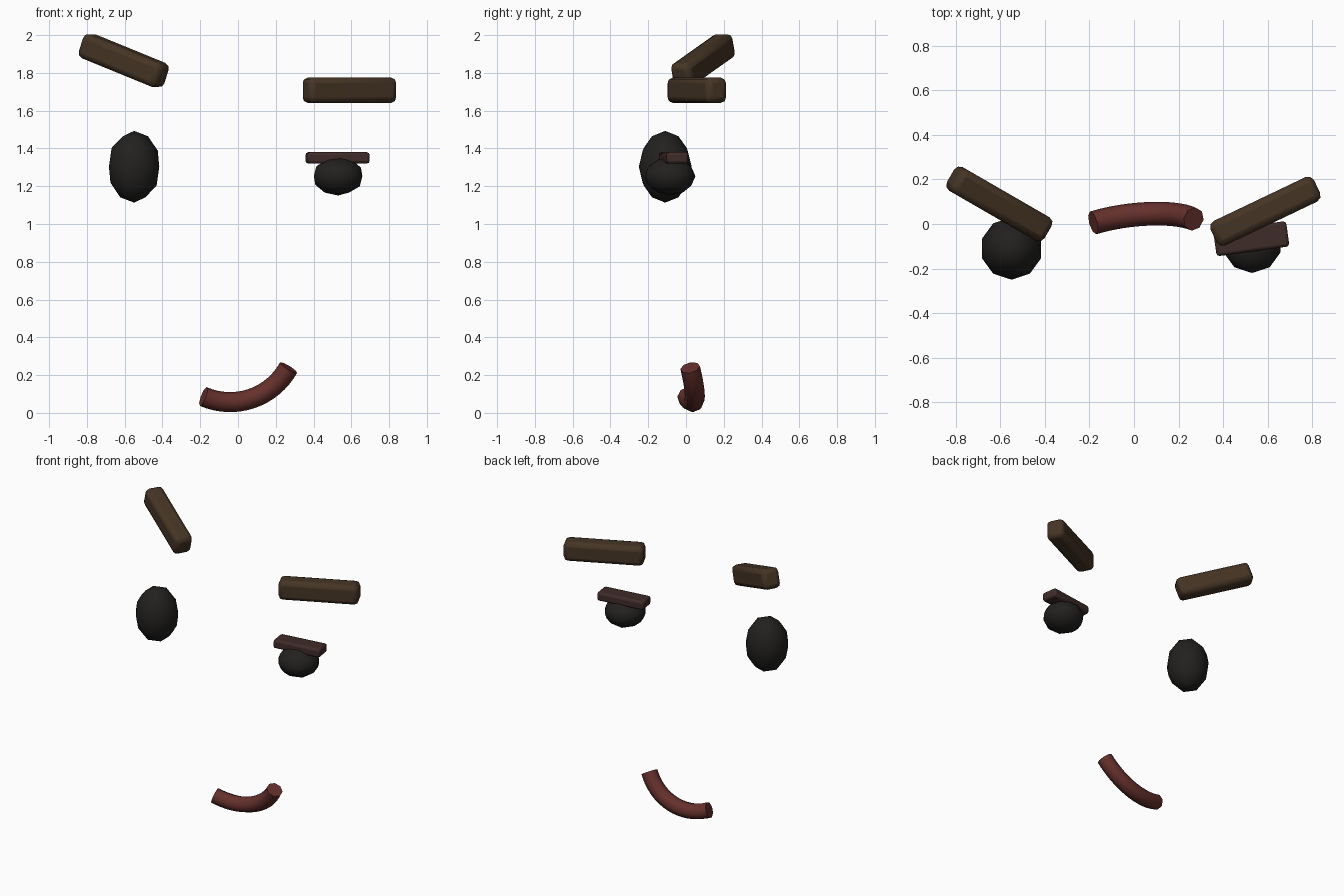
import bpy
from math import radians, sin, cos

if "Cube" in bpy.data.objects:
    bpy.data.objects.remove(bpy.data.objects["Cube"])


def material(name, rgb):
    m = bpy.data.materials.new(name)
    m.diffuse_color = (*rgb, 1)
    m.use_nodes = True
    m.node_tree.nodes["Principled BSDF"].inputs["Base Color"].default_value = m.diffuse_color
    return m


BROW = material("brow_brown", (0.06, 0.035, 0.018))
EYE = material("eye_black", (0.016, 0.015, 0.014))
LID = material("lid_brown", (0.05, 0.025, 0.022))
LIP = material("mouth_red", (0.13, 0.03, 0.025))


def finish(obj, name, mat):
    obj.name = name
    obj.data.materials.append(mat)
    return obj


def soft_box(name, loc, size, rot, bevel, mat):
    bpy.ops.mesh.primitive_cube_add(size=1, location=loc,
                                    rotation=[radians(a) for a in rot])
    o = finish(bpy.context.object, name, mat)
    o.scale = size
    bpy.ops.object.transform_apply(location=False, rotation=False, scale=True)
    b = o.modifiers.new("bevel", 'BEVEL')
    b.width, b.segments = bevel, 2
    bpy.ops.object.shade_smooth_by_angle(angle=radians(40))


def eye(name, loc, radii):
    bpy.ops.mesh.primitive_ico_sphere_add(subdivisions=2, radius=1, location=loc)
    o = finish(bpy.context.object, name, EYE)
    o.scale = radii
    bpy.ops.object.shade_smooth()


# Eyebrows: one slanted, one level
soft_box("left_brow", (-0.605, 0.09, 1.865), (0.51, 0.122, 0.135), (0, 19.5, -30), 0.03, BROW)
soft_box("right_brow", (0.59, 0.057, 1.708), (0.515, 0.122, 0.135), (0, 0, 25.5), 0.03, BROW)

# Eyes: one wide open, one squinting under a lid
eye("left_eye", (-0.55, -0.11, 1.303), (0.14, 0.14, 0.19))
eye("right_eye", (0.53, -0.085, 1.253), (0.135, 0.135, 0.102))
soft_box("right_eyelid", (0.527, -0.066, 1.35), (0.33, 0.115, 0.06), (0, 0, 7.8), 0.014, LID)

# Crooked smile: tube swept along an arc that bows backwards
curve = bpy.data.curves.new("mouth", 'CURVE')
curve.dimensions = '3D'
curve.bevel_depth, curve.bevel_resolution = 0.053, 2
curve.use_fill_caps = True
N = 16
spline = curve.splines.new('POLY')
spline.points.add(N)
for i, p in enumerate(spline.points):
    t = i / N
    a = radians(-23.5 + 84.5 * t)
    y = 0.005 * (1 - t) + 0.022 * t + 0.13 * t * (1 - t)
    p.co = (-0.042 + 0.354 * sin(a), y, 0.411 - 0.354 * cos(a), 1)
spline.use_smooth = True
mouth = bpy.data.objects.new("mouth", curve)
bpy.context.collection.objects.link(mouth)
finish(mouth, "mouth", LIP)
